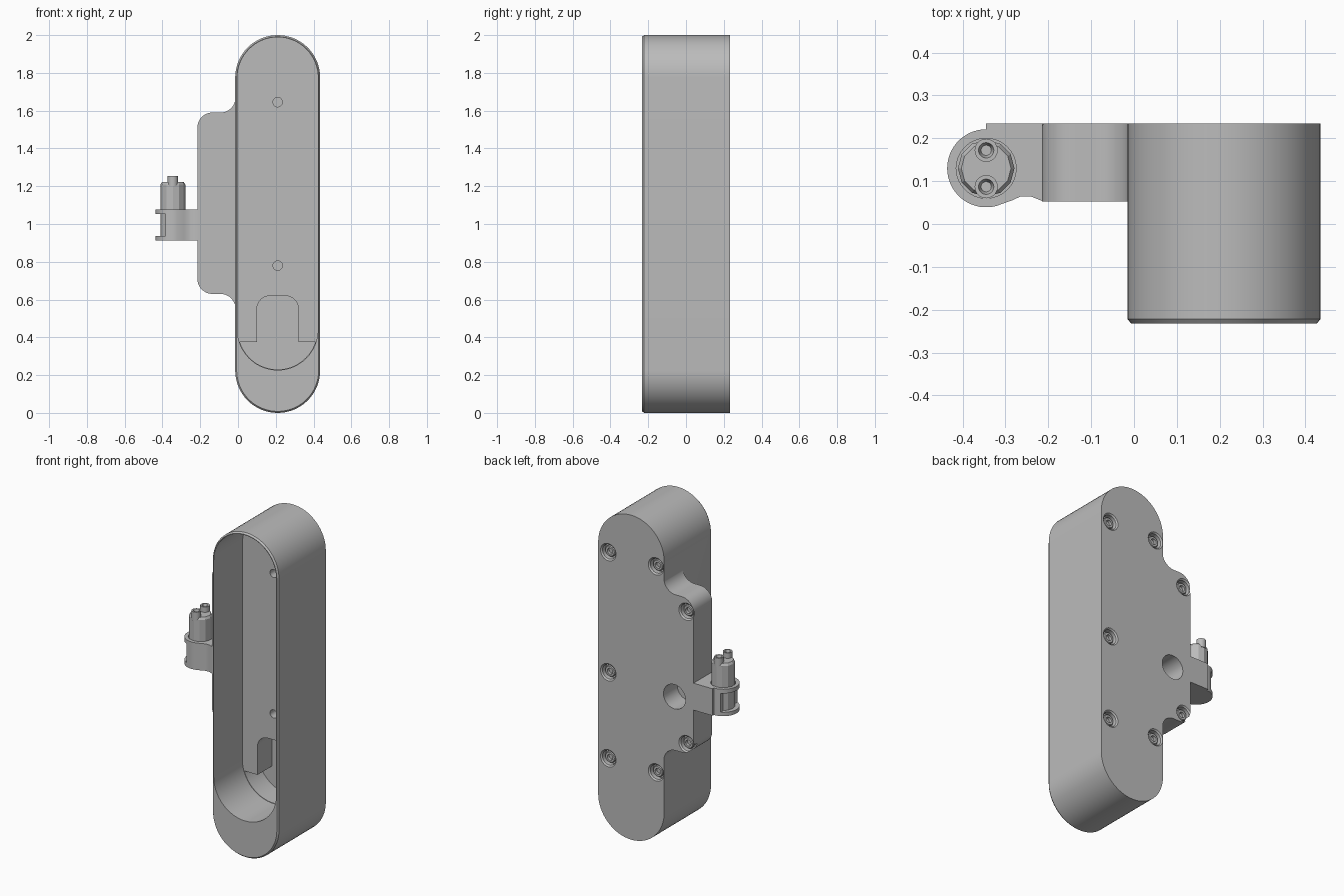
import bpy, bmesh, math

if "Cube" in bpy.data.objects:
    bpy.data.objects.remove(bpy.data.objects["Cube"])

grey = bpy.data.materials.new("plain grey")
grey.diffuse_color = (0.5, 0.5, 0.5, 1)
grey.use_nodes = True
grey.node_tree.nodes["Principled BSDF"].inputs["Base Color"].default_value = grey.diffuse_color


def loft(name, rings):
    """Solid from matching closed rings of 3D points, capped at both ends."""
    bm = bmesh.new()
    loops = [[bm.verts.new(p) for p in ring] for ring in rings]
    n = len(loops[0])
    for a, b in zip(loops, loops[1:]):
        for i in range(n):
            j = (i + 1) % n
            bm.faces.new((a[i], a[j], b[j], b[i]))
    bm.faces.new(loops[0][::-1])
    bm.faces.new(loops[-1])
    bmesh.ops.recalc_face_normals(bm, faces=bm.faces)
    me = bpy.data.meshes.new(name)
    bm.to_mesh(me)
    bm.free()
    me.materials.append(grey)
    ob = bpy.data.objects.new(name, me)
    bpy.context.collection.objects.link(ob)
    return ob


def arc(cx, cy, r, a0, a1, n=16):
    return [(cx + r * math.cos(math.radians(a0 + (a1 - a0) * i / n)),
             cy + r * math.sin(math.radians(a0 + (a1 - a0) * i / n))) for i in range(n + 1)]


def prism_y(name, pts, y0, y1):
    return loft(name, [[(x, y, z) for x, z in pts] for y in (y0, y1)])


def prism_z(name, pts, z0, z1):
    return loft(name, [[(x, y, z) for x, y in pts] for z in (z0, z1)])


def lathe(name, profile, a, b, axis, n=24):
    """Stack of circles (radius, height) about the y or z axis."""
    rings = []
    for r, h in profile:
        circle = arc(a, b, r, 0, 360, n)[:-1]
        rings.append([(u, h, v) if axis == "y" else (u, v, h) for u, v in circle])
    return loft(name, rings)


def boolean(ob, tool, op="DIFFERENCE"):
    m = ob.modifiers.new("boolean", "BOOLEAN")
    m.object, m.operation, m.solver = tool, op, "EXACT"
    bpy.context.view_layer.objects.active = ob
    bpy.ops.object.modifier_apply(modifier=m.name)
    bpy.data.objects.remove(tool)


def capsule(r, z0, z1):
    return arc(0.21, z1, r, 0, 180, 32) + arc(0.21, z0, r, 180, 360, 32)


# Main housing with a chamfered front edge
body = loft("housing", [[(x, y, z) for x, z in capsule(r, 0.225, 1.775)]
                        for r, y in ((0.217, -0.232), (0.225, -0.222), (0.225, 0.234))])

# Side flange, blended into the housing with fillets
upper = arc(-0.093, 1.67, 0.08, 0, -90) + arc(-0.135, 1.51, 0.08, 90, 180)
lower = [(x, 2.22 - z) for x, z in reversed(upper)]
flange = prism_y("flange", [(0.1, 1.67)] + upper + lower + [(0.1, 0.55)], 0.052, 0.234)
boolean(body, flange, "UNION")

# Front cavity and the deeper pocket at its lower end
boolean(body, prism_y("cavity", capsule(0.213, 0.44, 1.775), -0.4, 0.047))
pocket = (arc(0.21, 0.44, 0.21, 198, 342, 32) + [(0.32, 0.375)]
          + arc(0.25, 0.55, 0.07, 0, 90, 8) + arc(0.17, 0.55, 0.07, 90, 180, 8) + [(0.10, 0.375)])
boolean(body, prism_y("pocket", pocket, 0.0, 0.19))

# Small holes in the cavity floor
for z in (0.78, 1.645):
    boolean(body, lathe("floor_hole", [(0.025, 0.0), (0.025, 0.12)], 0.21, z, "y"))

# Cable hole in the back
boolean(body, lathe("cable_hole", [(0.075, 0.1), (0.075, 0.3)], -0.085, 0.96, "y", 32))

# Counterbored screws in the back
screws = []
for x, z in ((0.366, 1.73), (0.04, 1.73), (-0.168, 1.506), (0.366, 0.99),
             (0.366, 0.46), (0.04, 0.46), (-0.168, 0.69)):
    boolean(body, lathe("counterbore", [(0.045, 0.195), (0.045, 0.226), (0.056, 0.237), (0.056, 0.3)], x, z, "y"))
    screws.append(lathe("screw", [(0.034, 0.19), (0.034, 0.213), (0.03, 0.218),
                                  (0.018, 0.218), (0.018, 0.2)], x, z, "y"))

# Clamp arm reaching out from the flange
CX, CY = -0.345, 0.13
outline = ([(-0.2, 0.234), (CX, 0.234)] + arc(CX, CY, 0.091, 90, 285, 32)
           + [(-0.285, 0.055), (-0.265, 0.064), (-0.24, 0.064), (-0.215, 0.054), (-0.2, 0.053)])
arm = prism_z("clamp_arm", outline, 0.912, 1.078)
boolean(arm, lathe("bore", [(0.07, 0.935), (0.07, 1.2)], CX, CY, "z", 32))
window = [(-0.5, 0.0), (-0.385, 0.0), (-0.385, 0.3), (-0.5, 0.3)]
boolean(arm, prism_z("window", window, 0.936, 1.052))

# Twelve-sided plug with two hollow pins
plug = lathe("plug", [(0.066, 0.93), (0.066, 1.208), (0.058, 1.222)], CX, CY, "z", 12)
pins = [lathe("pin", [(0.027, 1.2), (0.027, 1.255), (0.018, 1.255), (0.012, 1.235)], CX, y, "z", 20)
        for y in (0.087, 0.172)]

# Smooth the curved walls and keep the edges crisp
for ob in [body, arm, plug] + screws + pins:
    bpy.ops.object.select_all(action="DESELECT")
    ob.select_set(True)
    bpy.context.view_layer.objects.active = ob
    bpy.ops.object.shade_smooth_by_angle(angle=math.radians(25))
